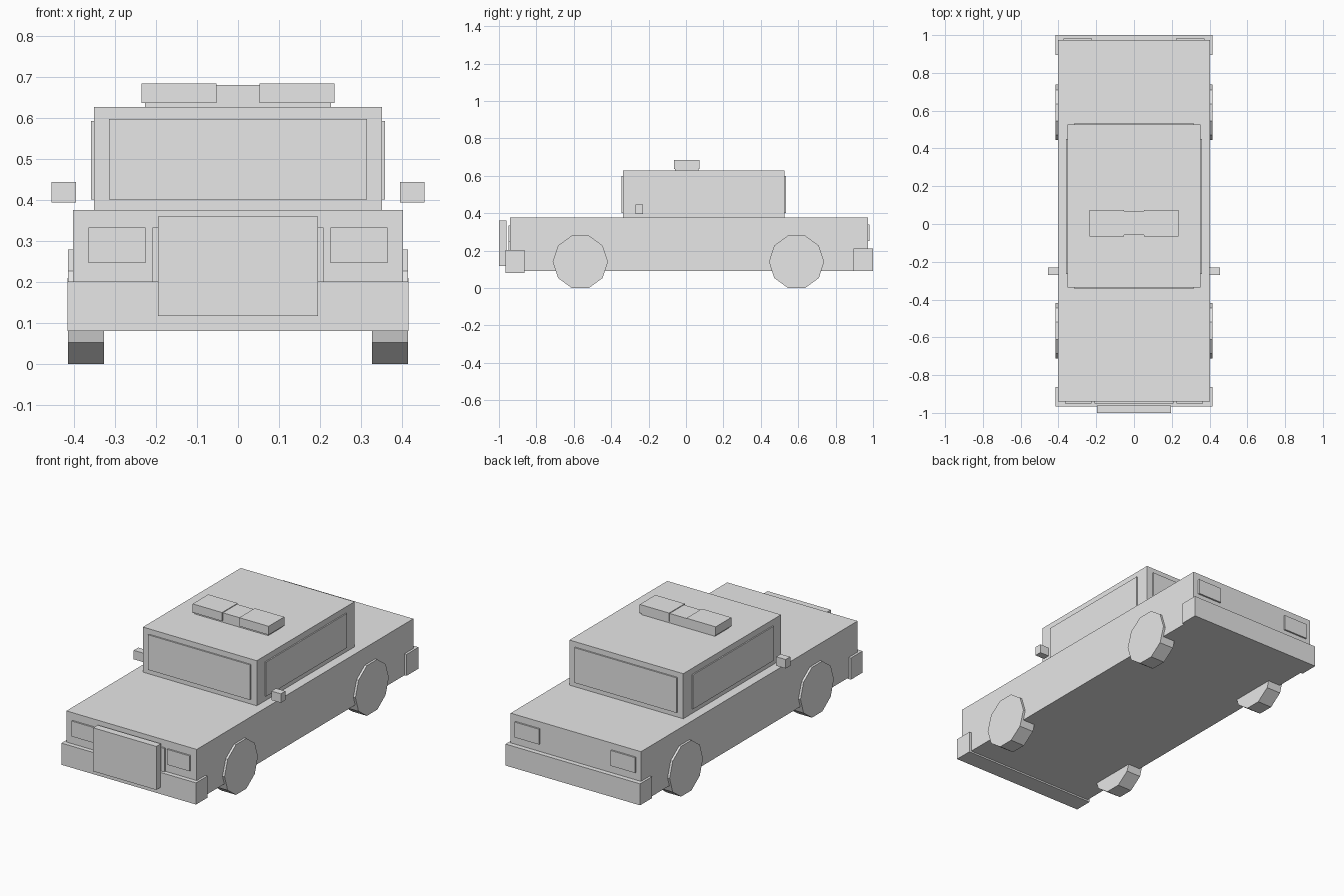
import bpy
import math
from mathutils import Vector

cube = bpy.data.objects.get("Cube")
if cube:
    bpy.data.objects.remove(cube, do_unlink=True)

# One plain grey for the whole car
grey = bpy.data.materials.new("plain_grey")
grey.use_nodes = True
GREY = (0.8, 0.8, 0.8, 1)
grey.diffuse_color = GREY
grey.node_tree.nodes["Principled BSDF"].inputs["Base Color"].default_value = GREY


def finish(name):
    obj = bpy.context.object
    obj.name = obj.data.name = name
    obj.data.materials.clear()
    obj.data.materials.append(grey)
    return obj


def box(name, xs, ys, zs):
    """Box spanning the given (low, high) ranges."""
    low, high = (Vector(corner) for corner in zip(xs, ys, zs))
    bpy.ops.mesh.primitive_cube_add(size=1, location=(low + high) / 2)
    obj = finish(name)
    for v in obj.data.vertices:
        v.co *= high - low
    return obj


def centred(name, half, ys, zs):
    return box(name, (-half, half), ys, zs)


def pair(name, xs, ys, zs):
    """Matching boxes on the left (+x) and right (-x)."""
    box("left_" + name, xs, ys, zs)
    box("right_" + name, (-xs[1], -xs[0]), ys, zs)


# Body and cabin
centred("body", 0.403, (-0.94, 0.973), (0.09, 0.376))
centred("cabin", 0.352, (-0.337, 0.527), (0.37, 0.628))

# Bumpers, push bar and grille
centred("front_bumper", 0.416, (-0.965, -0.863), (0.081, 0.202))
centred("rear_bumper", 0.416, (0.895, 1.0), (0.09, 0.21))
centred("push_bar", 0.195, (-1.0, -0.96), (0.117, 0.36))
centred("grille", 0.209, (-0.949, -0.935), (0.19, 0.333))

# Windows
centred("windshield", 0.315, (-0.345, -0.336), (0.402, 0.598))
centred("rear_window", 0.315, (0.526, 0.535), (0.402, 0.598))
pair("side_window", (0.351, 0.359), (-0.264, 0.45), (0.402, 0.594))

# Lamps and mirrors
pair("headlight", (0.226, 0.365), (-0.949, -0.939), (0.247, 0.333))
pair("taillight", (0.222, 0.372), (0.972, 0.982), (0.252, 0.338))
pair("mirror", (0.396, 0.455), (-0.271, -0.231), (0.395, 0.445))

# Roof light bar: a low centre with a raised lamp on each side
centred("light_bar_base", 0.227, (-0.058, 0.068), (0.62, 0.681))
pair("roof_lamp", (0.053, 0.235), (-0.065, 0.073), (0.637, 0.685))

# Ten-sided wheels resting on a flat side
for end, y in (("front", -0.565), ("rear", 0.591)):
    for side, sign in (("left", 1), ("right", -1)):
        bpy.ops.mesh.primitive_cylinder_add(
            vertices=10, radius=0.1475, depth=0.089,
            location=(sign * 0.371, y, 0.14),
            rotation=(math.pi / 2, 0, math.pi / 2))
        wheel = finish(f"{end}_{side}_wheel")
        # Turn the outline so that a flat side meets the ground
        for v in wheel.data.vertices:
            v.co.rotate(Vector((0, 1, 0)).rotation_difference(Vector((1, 0, 0))))
